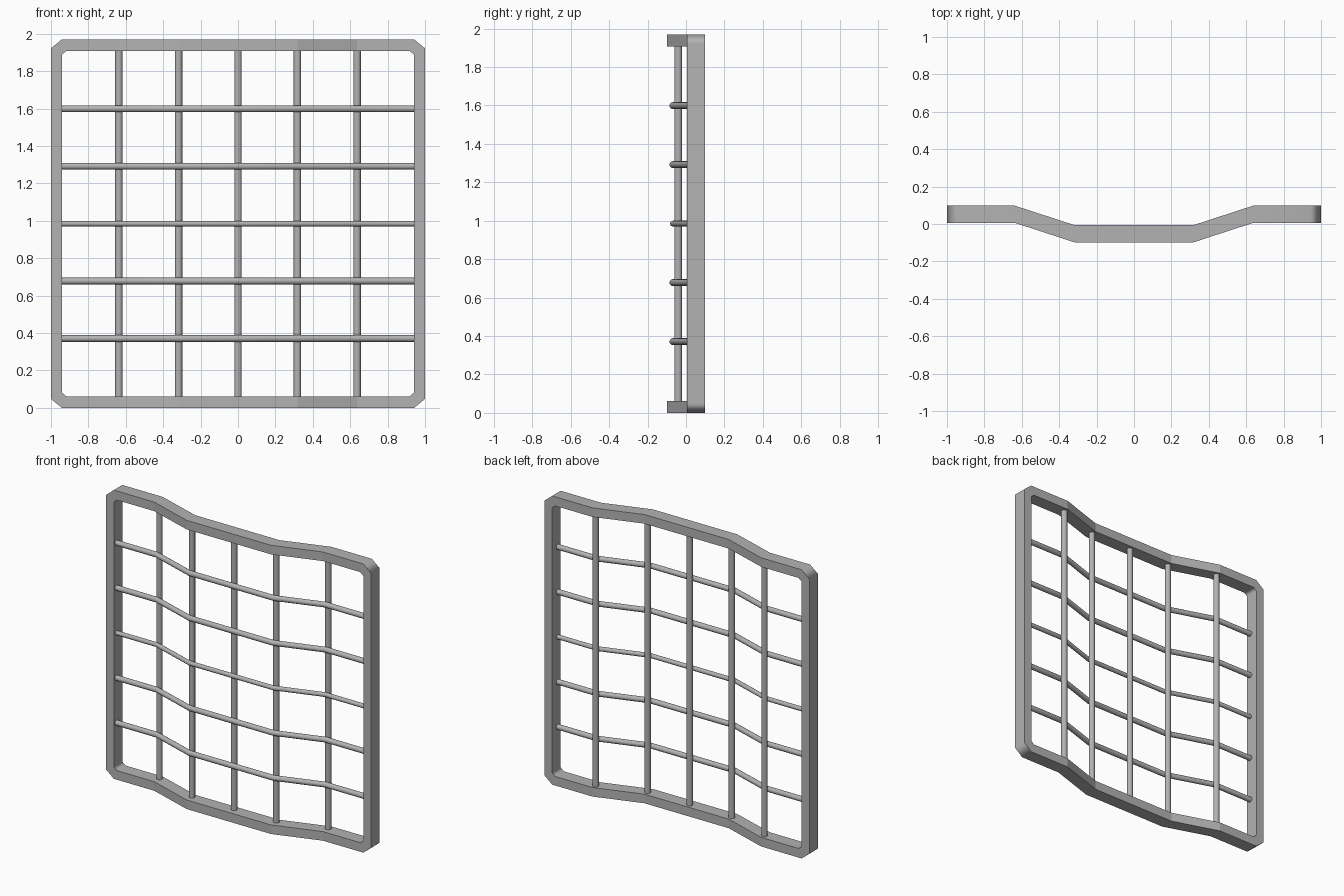
import bpy, bmesh
from math import radians
from mathutils import Matrix

if "Cube" in bpy.data.objects:
    bpy.data.objects.remove(bpy.data.objects["Cube"])

GREY = (0.45, 0.45, 0.45, 1)
metal = bpy.data.materials.new("grey_metal")
metal.use_nodes = True
metal.diffuse_color = GREY
metal.node_tree.nodes["Principled BSDF"].inputs["Base Color"].default_value = GREY

HEIGHT = 1.97
BEND_IN, BEND_OUT, BOW = 0.318, 0.637, 0.104
BENDS = (-BEND_OUT, -BEND_IN, BEND_IN, BEND_OUT)


def bow(x):
    """Depth offset of the bowed panel at x."""
    t = (abs(x) - BEND_IN) / (BEND_OUT - BEND_IN)
    return BOW * min(max(t, 0), 1)


def finish(bm, name):
    bmesh.ops.recalc_face_normals(bm, faces=bm.faces)
    mesh = bpy.data.meshes.new(name)
    bm.to_mesh(mesh)
    bm.free()
    mesh.materials.append(metal)
    obj = bpy.data.objects.new(name, mesh)
    bpy.context.collection.objects.link(obj)
    return obj


def outline(w, z0, z1, cx, cz):
    """Rectangle with cut corners and extra points at the bends."""
    low = [(x, z0) for x in (cx - w, *BENDS, w - cx)]
    high = [(x, z1) for x, _ in reversed(low)]
    return low + [(w, z0 + cz), (w, z1 - cz)] + high + [(-w, z1 - cz), (-w, z0 + cz)]


def build_frame():
    bm = bmesh.new()
    outer = outline(1.0, 0, HEIGHT, 0.058, 0.048)
    inner = outline(0.942, 0.062, HEIGHT - 0.062, 0.024, 0.02)
    # Four loops around the square section: front pair, then back pair
    section = ((outer, -0.098), (inner, -0.098), (inner, -0.006), (outer, -0.006))
    loops = [[bm.verts.new((x, y + bow(x), z)) for x, z in pts] for pts, y in section]
    n = len(outer)
    for a, b in zip(loops, loops[1:] + loops[:1]):
        for i in range(n):
            j = (i + 1) % n
            bm.faces.new((a[i], a[j], b[j], b[i]))
    # Only the cut corners are shaded softly
    for f in bm.faces:
        f.smooth = True
    for e in bm.edges:
        p, q = (v.co for v in e.verts)
        e.smooth = abs(p.x) > 0.9 and abs(p.y - q.y) > 0.05
    frame = finish(bm, "frame")
    soft = frame.modifiers.new("corner_shading", "WEIGHTED_NORMAL")
    soft.keep_sharp = True


def build_bar(name, radius, length, matrix):
    bm = bmesh.new()
    bmesh.ops.create_cone(bm, cap_ends=True, segments=16, radius1=radius,
                          radius2=radius, depth=length, matrix=matrix)
    return bm, name


def shade(obj):
    bpy.ops.object.select_all(action="DESELECT")
    obj.select_set(True)
    bpy.context.view_layer.objects.active = obj
    bpy.ops.object.shade_smooth_by_angle(angle=radians(30))


build_frame()

# Straight uprights, set inside the depth of the frame
for i, x in enumerate((*BENDS[:2], 0, *BENDS[2:])):
    place = Matrix.Translation((x, bow(x) - 0.041, HEIGHT / 2))
    bm, name = build_bar(f"upright_bar_{i + 1}", 0.02, HEIGHT - 0.11, place)
    shade(finish(bm, name))

# Bowed cross bars, in front of the uprights
for i in range(5):
    z = HEIGHT / 2 + (i - 2) * 0.307
    place = Matrix.Translation((0, -0.068, z)) @ Matrix.Rotation(radians(90), 4, "Y")
    radius = 0.015 if i == 2 else 0.018
    bm, name = build_bar(f"cross_bar_{i + 1}", radius, 1.89, place)
    for x in BENDS:
        bmesh.ops.bisect_plane(bm, geom=bm.verts[:] + bm.edges[:] + bm.faces[:],
                               plane_co=(x, 0, 0), plane_no=(1, 0, 0))
    for v in bm.verts:
        v.co.y += bow(v.co.x)
    shade(finish(bm, name))
